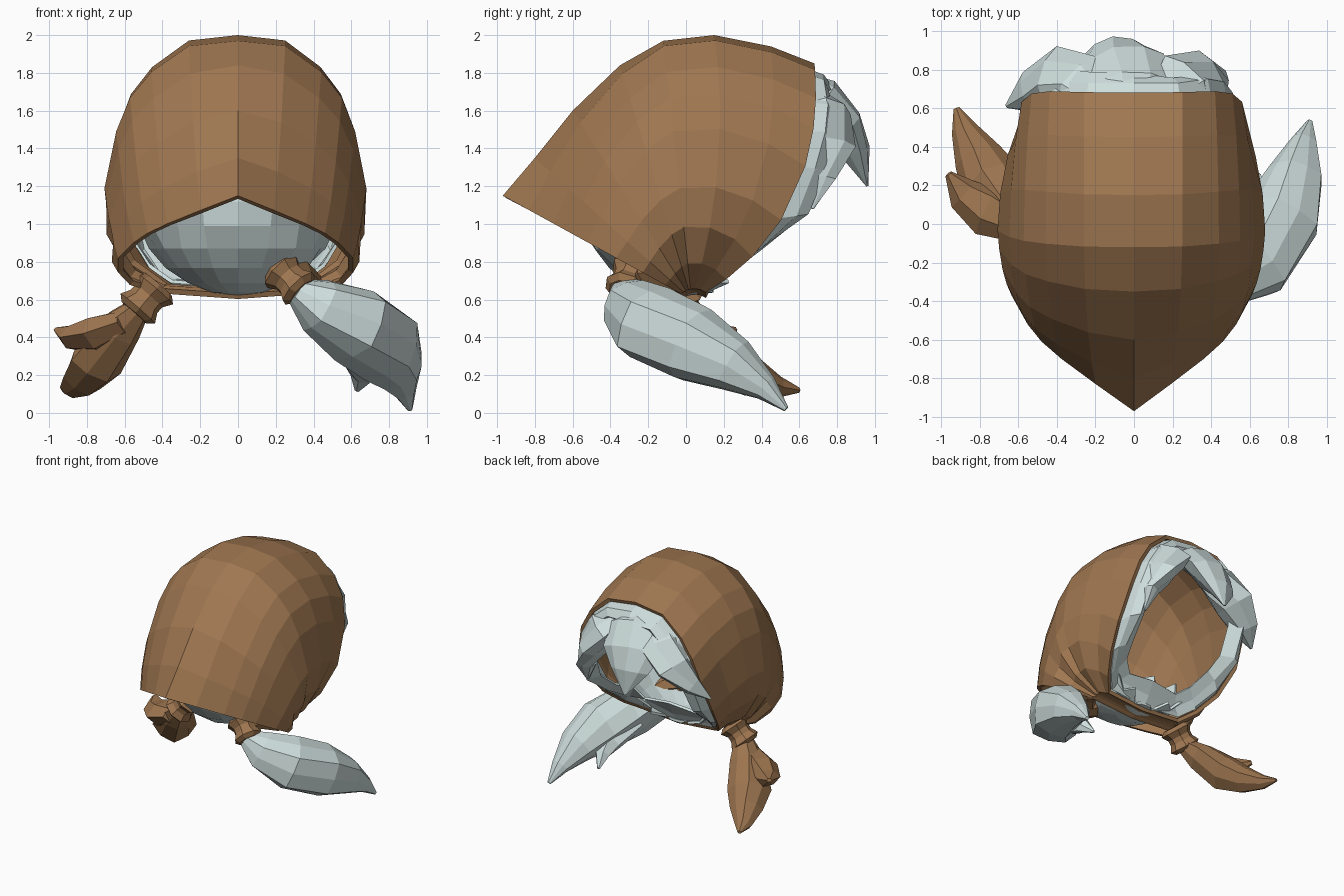
import bpy, bmesh, math, random
from mathutils import Vector

random.seed(4)
cube = bpy.data.objects.get("Cube")
if cube:
    bpy.data.objects.remove(cube, do_unlink=True)


def material(name, rgb):
    m = bpy.data.materials.new(name)
    m.use_nodes = True
    m.diffuse_color = (*rgb, 1)
    m.node_tree.nodes["Principled BSDF"].inputs["Base Color"].default_value = (*rgb, 1)
    return m


CLOTH = material("brown cloth", (0.35, 0.185, 0.082))
HAIR = material("pale grey hair", (0.62, 0.73, 0.72))


def finish(name, bm, mat, thickness=0):
    bmesh.ops.recalc_face_normals(bm, faces=bm.faces)
    mesh = bpy.data.meshes.new(name)
    bm.to_mesh(mesh)
    bm.free()
    mesh.materials.append(mat)
    ob = bpy.data.objects.new(name, mesh)
    bpy.context.collection.objects.link(ob)
    if thickness:
        mod = ob.modifiers.new("thickness", "SOLIDIFY")
        mod.thickness = thickness
        mod.offset = -1
    return ob


def loft(name, loops, mat, thickness=0, caps=False):
    """Skin a list of closed loops."""
    bm = bmesh.new()
    rows = [[bm.verts.new(p) for p in loop] for loop in loops]
    n = len(rows[0])
    for a, b in zip(rows, rows[1:]):
        for i in range(n):
            j = (i + 1) % n
            bm.faces.new((a[i], a[j], b[j], b[i]))
    if caps:
        bm.faces.new(rows[0])
        bm.faces.new(rows[-1])
    return finish(name, bm, mat, thickness)


def strand(name, path, mat, sides=8, ridge=0.0, flat=1.0):
    """Tapered tube through (x, y, z, radius) points."""
    pts = [Vector(p[:3]) for p in path]
    loops = []
    for i, p in enumerate(pts):
        d = pts[min(i + 1, len(pts) - 1)] - pts[max(i - 1, 0)]
        q = d.to_track_quat('Z', 'Y')
        loop = []
        for s in range(sides):
            a = 2 * math.pi * s / sides
            r = path[i][3] * (1 + ridge * (-1) ** s)
            loop.append(p + q @ Vector((r * math.cos(a), flat * r * math.sin(a), 0)))
        loops.append(loop)
    return loft(name, loops, mat, caps=True)


# Headscarf: ribs fanned about the chin, from the face brim to the pointed end
PIVOT = Vector((0, 0.03, 0.6))
CROWN = [(0.68, 1.85), (0.45, 1.94), (0.15, 2.0), (-0.12, 1.97),
         (-0.35, 1.84), (-0.6, 1.6), (-0.8, 1.35), (-0.97, 1.15)]
BRIM = [(0, 1), (.25, .98), (.42, .89), (.51, .79), (.56, .66), (.58, .45), (.53, .28), (.44, .15), (.34, .06)]
MIDDLE = [(0, 1), (.25, .98), (.44, .88), (.55, .78), (.62, .65), (.68, .43), (.66, .28), (.56, .14), (.38, .04)]
NAPE = [(0, 1), (.19, .86), (.36, .73), (.46, .64), (.53, .55), (.61, .4), (.61, .26), (.55, .14), (.4, .06)]


def mix(a, b, t):
    return [x + (y - x) * t for x, y in zip(a, b)]


def rib(k):
    i = min(int(k), 6)
    y, z = mix(CROWN[i], CROWN[i + 1], k - i)
    y, z = y - PIVOT.y, z - PIVOT.z
    reach, angle = math.hypot(y, z), math.atan2(z, y)
    side = []
    for row in range(len(BRIM)):
        if k < 3:
            x, s = mix(BRIM[row], MIDDLE[row], math.sin(k / 3 * math.pi / 2))
        else:
            x, s = mix(MIDDLE[row], NAPE[row], ((k - 3) / 4) ** 1.5)
        a = angle - math.radians(38) * (1 - s) * max(0, 1 - k / 3)
        # gathered folds towards the chin
        if row > 5 and 0 < k < 7:
            x += 0.015 * (-1) ** int(k)
        side.append(PIVOT + Vector((x, reach * s * math.cos(a), reach * s * math.sin(a))))
    bottom = side[-1] + Vector((-side[-1].x, 0, -0.03))
    mirrored = [Vector((-p.x * 1.04, p.y, p.z)) for p in side[:0:-1]]
    return side + [bottom] + mirrored


loft("headscarf", [rib(k) for k in range(8)], CLOTH, 0.03)


# Hair framing the face: a wavy ring that follows the inside of the brim
def face_loop(k, scale, forward, ragged=0.0):
    centre = Vector((0, 0.42, 1.2))
    out = []
    for p in rib(k):
        q = centre + (p - centre) * scale
        lift = max(0, min(1, (p.z - 0.68) / 0.3))
        q.y += forward * lift + random.uniform(-ragged, ragged)
        q.z += random.uniform(-ragged, ragged)
        out.append(q)
    return out


loft("face_hair", [face_loop(0.7, 0.93, 0), face_loop(0, 0.945, 0.0),
                   face_loop(0, 0.91, 0.08, 0.01), face_loop(0, 0.82, 0.14, 0.02),
                   face_loop(0, 0.68, 0.08, 0.025)], HAIR, 0.02)

# Broad fringe locks swept over the forehead
strand("fringe_middle",
       [(-0.04, 0.58, 1.74, 0.14), (-0.05, 0.71, 1.67, 0.22), (-0.08, 0.82, 1.52, 0.23),
        (-0.1, 0.9, 1.38, 0.15), (-0.1, 0.96, 1.2, 0.01)], HAIR, 8, 0.06, 0.5)
strand("fringe_right",
       [(-0.18, 0.6, 1.68, 0.12), (-0.29, 0.68, 1.57, 0.2), (-0.4, 0.72, 1.43, 0.19),
        (-0.53, 0.68, 1.29, 0.11), (-0.66, 0.61, 1.18, 0.01)], HAIR, 8, 0.06, 0.65)
strand("fringe_left",
       [(0.16, 0.6, 1.69, 0.12), (0.27, 0.69, 1.58, 0.2), (0.36, 0.72, 1.41, 0.17),
        (0.43, 0.71, 1.24, 0.09), (0.45, 0.67, 1.08, 0.01)], HAIR, 8, 0.06, 0.65)

# Hair over the nape: the lower part of a ragged bowl
bm = bmesh.new()
bmesh.ops.create_uvsphere(bm, u_segments=18, v_segments=12, radius=1)
for v in bm.verts:
    groove = 1 + random.uniform(-0.045, 0.045)
    v.co = Vector((v.co.x * 0.53 * groove, v.co.y * 0.58 * groove, 1.12 + v.co.z * 0.5))


def above_hairline(face):
    c = face.calc_center_median()
    return c.y > 0.16 or c.z > 1.2 - 0.6 * max(0, c.y + 0.25)


bmesh.ops.delete(bm, geom=[f for f in bm.faces if above_hairline(f)], context='FACES')
finish("nape_hair", bm, HAIR, 0.02)

# Left bunch of hair with a second, shorter tip
strand("left_hair_bunch",
       [(0.31, -0.33, 0.65, 0.07), (0.43, -0.3, 0.57, 0.15), (0.62, -0.2, 0.47, 0.21),
        (0.77, 0.03, 0.36, 0.205), (0.84, 0.25, 0.25, 0.145), (0.88, 0.42, 0.13, 0.07),
        (0.91, 0.53, 0.02, 0.015)], HAIR, 10, 0.05)
strand("left_hair_bunch_tip",
       [(0.57, -0.12, 0.4, 0.11), (0.65, 0.08, 0.28, 0.1), (0.66, 0.18, 0.2, 0.06),
        (0.63, 0.27, 0.12, 0.012)], HAIR, 6, 0.08)

# Right knotted cloth ends
strand("right_cloth_end",
       [(-0.52, -0.03, 0.56, 0.07), (-0.62, 0.06, 0.45, 0.13), (-0.74, 0.21, 0.28, 0.16),
        (-0.81, 0.35, 0.19, 0.12), (-0.88, 0.49, 0.135, 0.065), (-0.92, 0.6, 0.12, 0.015)],
       CLOTH, 8, 0.06, 0.85)
strand("right_cloth_end_tip",
       [(-0.6, 0.0, 0.48, 0.09), (-0.75, 0.07, 0.42, 0.13), (-0.88, 0.16, 0.4, 0.09),
        (-0.96, 0.26, 0.44, 0.02)], CLOTH, 6, 0.08, 0.8)


# Gathered cuffs that tie each bunch
def cuff(name, start, end, radius):
    a, b = Vector(start), Vector(end)
    rings = [(0, 0.85), (0.15, 1.15), (0.4, 0.85), (0.6, 0.85), (0.85, 1.1), (1, 0.8)]
    strand(name, [(*a.lerp(b, t), radius * f) for t, f in rings], CLOTH, 8)


cuff("left_cuff", (0.21, -0.27, 0.77), (0.34, -0.33, 0.64), 0.105)
cuff("right_cuff", (-0.42, -0.02, 0.68), (-0.55, -0.03, 0.53), 0.11)
# Cloth gather leading to the left cuff
strand("left_cuff_gather", [(0.4, -0.02, 0.68, 0.06), (0.33, -0.15, 0.74, 0.07),
                            (0.24, -0.27, 0.74, 0.08)], CLOTH, 6)
